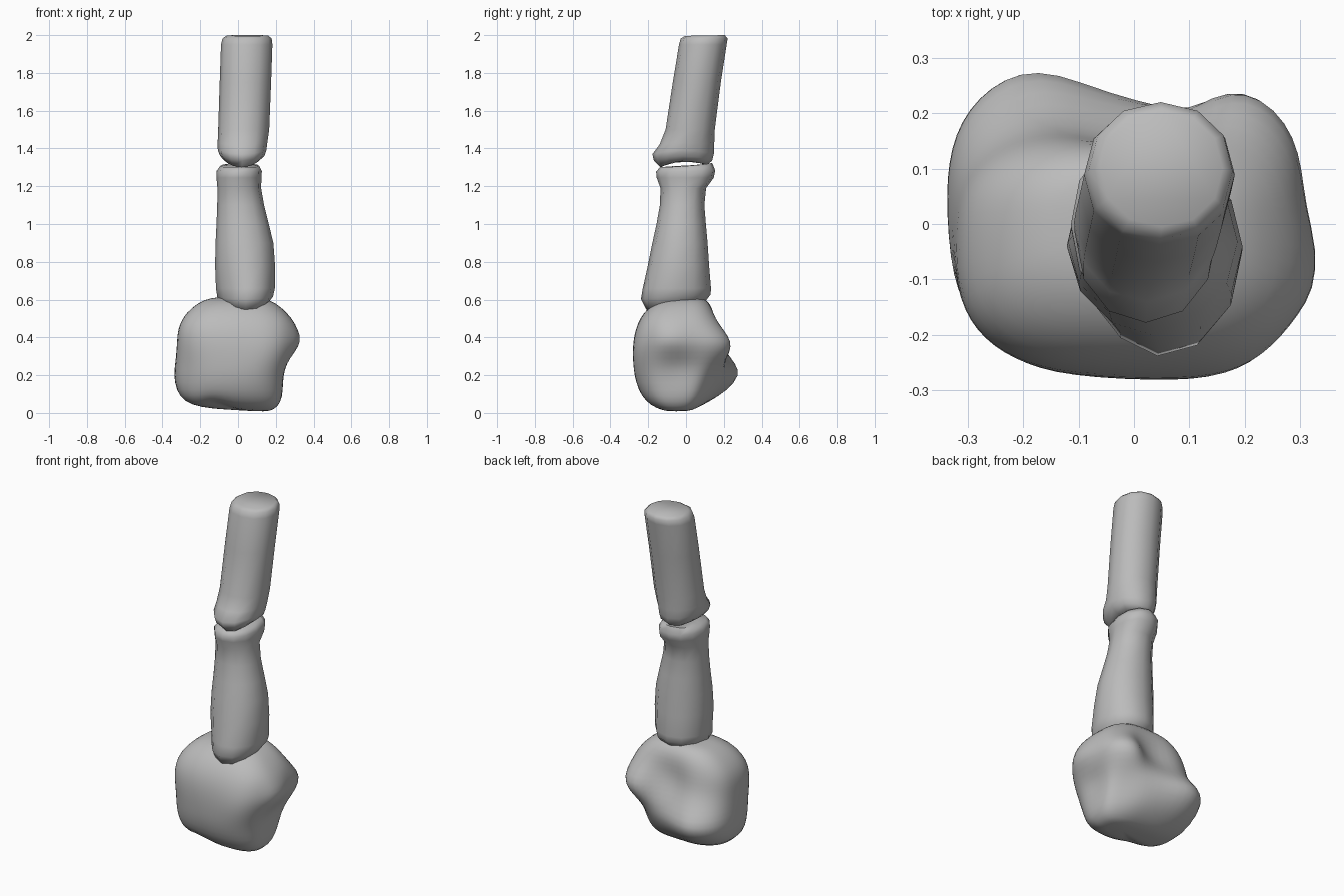
import bpy, bmesh, math
from mathutils import Vector

bone = bpy.data.materials.new("bone_grey")
bone.diffuse_color = (0.5, 0.5, 0.5, 1)


def spow(v, p):
    return math.copysign(abs(v) ** p, v) if abs(v) > 1e-6 else 0.0


def loft(name, rings, sides, power=2.0, bumps=(), subdiv=0):
    """Rings are (z, x0, x1, y0, y1, front-to-back tilt, side lift)."""
    bm = bmesh.new()
    loops = []
    for z, x0, x1, y0, y1, tilt, lift in rings:
        loop = []
        for i in range(sides):
            a = 2 * math.pi * i / sides
            c, s = spow(math.cos(a), 2 / power), spow(math.sin(a), 2 / power)
            p = Vector(((x0 + x1) / 2 + c * (x1 - x0) / 2,
                        (y0 + y1) / 2 + s * (y1 - y0) / 2,
                        z + tilt * s + lift * c * c))
            # local swellings and hollows
            q = p.copy()
            for centre, radius, push in bumps:
                d = (q - Vector(centre)).length / radius
                p += Vector(push) * math.exp(-d * d)
            loop.append(bm.verts.new(p))
        loops.append(loop)
    for a, b in zip(loops, loops[1:]):
        for i in range(sides):
            j = (i + 1) % sides
            bm.faces.new((a[i], a[j], b[j], b[i]))
    bm.faces.new(loops[0][::-1])
    bm.faces.new(loops[-1])
    bmesh.ops.recalc_face_normals(bm, faces=bm.faces)
    me = bpy.data.meshes.new(name)
    bm.to_mesh(me)
    bm.free()
    ob = bpy.data.objects.new(name, me)
    bpy.context.collection.objects.link(ob)
    me.materials.append(bone)
    if subdiv:
        ob.modifiers.new("smooth", "SUBSURF").levels = subdiv
        ob.modifiers["smooth"].render_levels = subdiv
    bpy.ops.object.select_all(action='DESELECT')
    ob.select_set(True)
    bpy.context.view_layer.objects.active = ob
    bpy.ops.object.shade_smooth_by_angle(angle=math.radians(65))
    return ob


# upper segment: leaning shaft with a lip at the front of its lower end
loft("upper_bone", [
    (1.328, -0.04, 0.08, -0.08, 0.06, 0.0, 0.00),
    (1.306, -0.07, 0.11, -0.135, 0.11, 0.006, 0.028),
    (1.335, -0.095, 0.14, -0.170, 0.138, 0.0, 0.025),
    (1.370, -0.107, 0.150, -0.178, 0.147, 0.0, 0.02),
    (1.42, -0.108, 0.155, -0.140, 0.149, 0.0, 0.01),
    (1.50, -0.105, 0.165, -0.108, 0.152, 0.0, 0.0),
    (1.75, -0.097, 0.175, -0.070, 0.184, 0.0, 0.0),
    (1.950, -0.090, 0.182, -0.037, 0.215, 0.0, 0.0),
    (1.982, -0.082, 0.178, -0.028, 0.220, 0.0, 0.0),
    (1.998, -0.060, 0.160, -0.005, 0.205, 0.002, 0.0),
], 12, 2.1)

# middle segment: waisted shaft, wide at the foot, knob at the back on top
loft("middle_bone", [
    (0.555, -0.05, 0.13, -0.17, 0.05, 0.012, 0.00),
    (0.568, -0.085, 0.155, -0.215, 0.10, 0.02, 0.01),
    (0.615, -0.117, 0.185, -0.244, 0.130, 0.012, 0.0),
    (0.66, -0.123, 0.195, -0.235, 0.132, 0.0, 0.0),
    (0.78, -0.123, 0.196, -0.204, 0.122, 0.0, 0.0),
    (0.90, -0.119, 0.187, -0.178, 0.114, 0.0, 0.0),
    (1.00, -0.114, 0.163, -0.156, 0.105, 0.0, 0.0),
    (1.10, -0.110, 0.138, -0.138, 0.097, 0.0, 0.0),
    (1.19, -0.109, 0.122, -0.135, 0.106, 0.0, 0.0),
    (1.245, -0.114, 0.124, -0.155, 0.146, 0.0, 0.0),
    (1.280, -0.114, 0.126, -0.158, 0.154, 0.004, 0.0),
    (1.312, -0.095, 0.112, -0.138, 0.138, 0.011, -0.005),
    (1.310, -0.05, 0.06, -0.07, 0.08, 0.004, 0.0),
], 12, 2.1, bumps=[
    ((-0.09, -0.20, 0.64), 0.13, (0.025, 0.018, 0)),   # slimmer front left foot
    ((0.10, 0.12, 1.26), 0.06, (0.015, 0.012, 0)),     # rear right knob
])

# knobbly base block
loft("base_bone", [
    (0.018, -0.06, 0.15, -0.10, 0.02, 0.0, 0.0),
    (0.028, -0.20, 0.195, -0.160, 0.06, 0.0, 0.0),
    (0.060, -0.29, 0.228, -0.215, 0.12, 0.0, 0.0),
    (0.12, -0.330, 0.240, -0.255, 0.185, 0.0, 0.0),
    (0.20, -0.340, 0.250, -0.276, 0.22, 0.0, 0.0),
    (0.26, -0.334, 0.268, -0.280, 0.215, 0.0, 0.0),
    (0.32, -0.329, 0.288, -0.281, 0.20, 0.0, 0.0),
    (0.38, -0.325, 0.303, -0.278, 0.185, 0.0, 0.0),
    (0.44, -0.320, 0.300, -0.268, 0.175, 0.0, 0.0),
    (0.50, -0.298, 0.285, -0.245, 0.165, 0.0, 0.0),
    (0.56, -0.245, 0.230, -0.200, 0.145, 0.0, 0.0),
    (0.600, -0.18, 0.17, -0.135, 0.11, 0.0, 0.0),
    (0.615, -0.11, 0.09, -0.07, 0.07, 0.0, 0.0),
], 32, 2.8, bumps=[
    ((-0.17, 0.22, 0.20), 0.12, (-0.01, 0.075, 0)),    # low left rear lobe
    ((-0.29, 0.17, 0.20), 0.11, (-0.025, 0.025, 0)),   # left rear corner
    ((0.19, 0.18, 0.37), 0.10, (0.0, 0.09, 0)),        # high right rear lobe
    ((0.28, 0.13, 0.37), 0.09, (0.035, 0.03, 0)),      # right rear corner
    ((0.31, -0.08, 0.38), 0.08, (0.045, 0, 0)),        # right side tip
    ((0.02, 0.18, 0.42), 0.11, (0, -0.045, 0)),        # rear hollow
    ((0.22, 0.20, 0.14), 0.12, (0, -0.06, 0)),         # hollow under lobe
    ((0.26, -0.03, 0.25), 0.07, (-0.025, 0, 0)),       # right side hollow
    ((-0.27, -0.22, 0.18), 0.16, (0.016, 0.025, 0)),   # trimmed front left
    ((0.20, -0.25, 0.30), 0.13, (0.0, -0.014, 0)),     # fuller front right
    ((-0.12, -0.17, 0.035), 0.06, (0, 0, 0.035)),      # notch underneath
    ((0.12, -0.05, 0.02), 0.10, (0, 0, -0.016)),       # foot
], subdiv=1)
